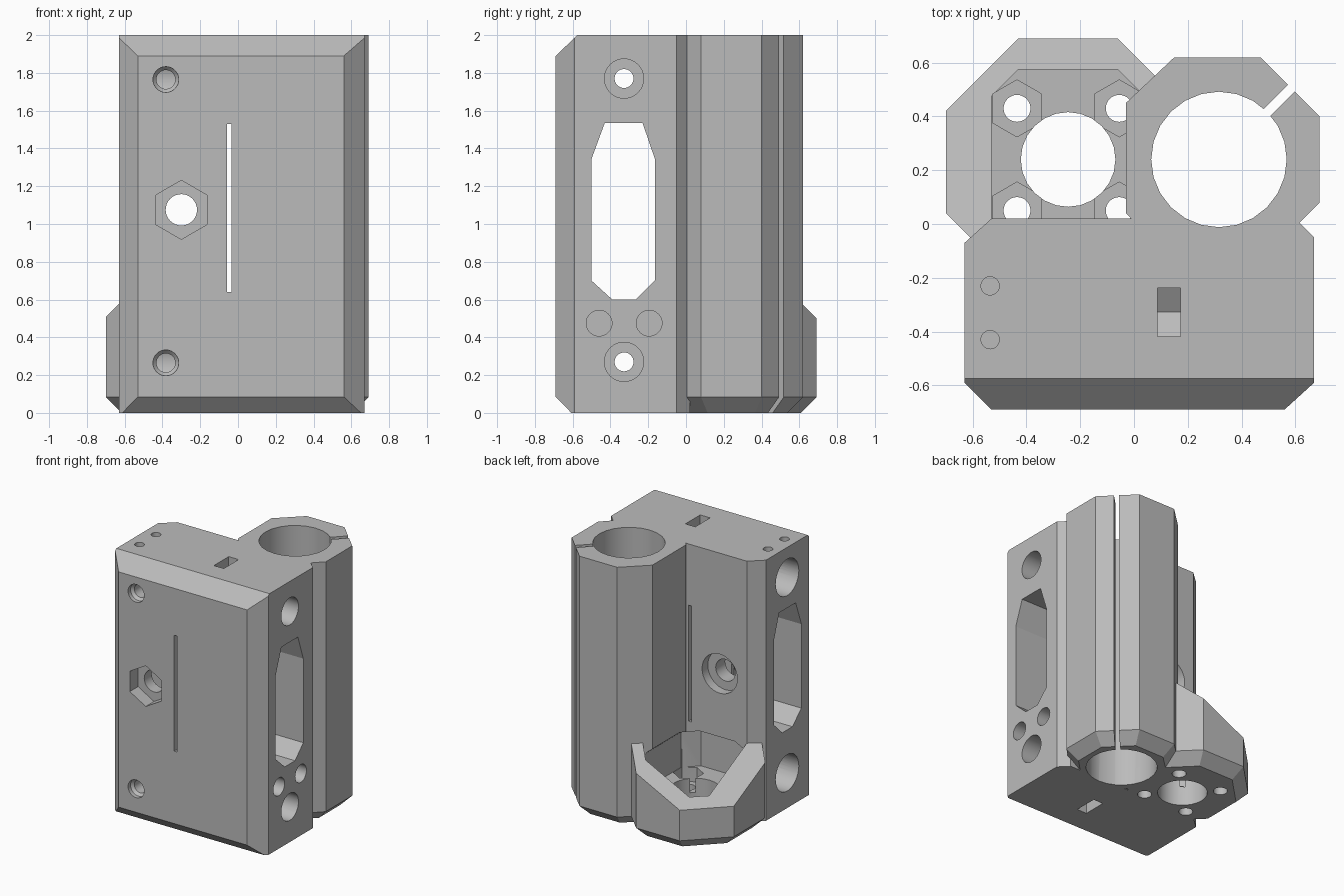
import bpy, bmesh, math
from mathutils import Vector

cube = bpy.data.objects.get("Cube")
if cube:
    bpy.data.objects.remove(cube, do_unlink=True)

grey = bpy.data.materials.new("matte_grey")
grey.use_nodes = True
colour = (0.5, 0.5, 0.5, 1)
grey.diffuse_color = colour
grey.node_tree.nodes["Principled BSDF"].inputs["Base Color"].default_value = colour


def place(u, v, w, axis):
    return {"x": (w, u, v), "y": (u, w, v), "z": (u, v, w)}[axis]


def loft(name, rings, axis="z", chamfer=0):
    """Closed solid through (profile, position) rings; optional bevel round its base."""
    bm = bmesh.new()
    loops = [[bm.verts.new(place(u, v, w, axis)) for u, v in prof] for prof, w in rings]
    for a, b in zip(loops, loops[1:]):
        for i in range(len(a)):
            j = (i + 1) % len(a)
            bm.faces.new((a[i], a[j], b[j], b[i]))
    base = bm.faces.new(loops[0])
    bm.faces.new(loops[-1])
    bmesh.ops.recalc_face_normals(bm, faces=bm.faces[:])
    if chamfer:
        bmesh.ops.bevel(bm, geom=list(base.edges), offset=chamfer, segments=1, affect="EDGES")
    mesh = bpy.data.meshes.new(name)
    bm.to_mesh(mesh)
    bm.free()
    ob = bpy.data.objects.new(name, mesh)
    bpy.context.scene.collection.objects.link(ob)
    return ob


def prism(name, prof, a, b, axis="z", chamfer=0):
    return loft(name, [(prof, a), (prof, b)], axis, chamfer)


def ring(u, v, r, n=32, turn=0):
    angles = [turn + math.tau * i / n for i in range(n)]
    return [(u + r * math.cos(t), v + r * math.sin(t)) for t in angles]


def rect(u0, u1, v0, v1):
    return [(u0, v0), (u1, v0), (u1, v1), (u0, v1)]


def octagon(u0, u1, v0, v1, c):
    return [(u0 + c, v0), (u1 - c, v0), (u1, v0 + c), (u1, v1 - c),
            (u1 - c, v1), (u0 + c, v1), (u0, v1 - c), (u0, v0 + c)]


def combine(target, tool, operation="DIFFERENCE"):
    mod = target.modifiers.new("shape", "BOOLEAN")
    mod.operation, mod.solver, mod.object = operation, "EXACT", tool
    bpy.context.view_layer.update()
    result = target.evaluated_get(bpy.context.evaluated_depsgraph_get())
    mesh = bpy.data.meshes.new_from_object(result)
    target.modifiers.clear()
    target.data = mesh
    bpy.data.objects.remove(tool, do_unlink=True)


# Main block: plan outline crossed with a side outline that chamfers the front
body = prism("carriage_end_block",
             [(-.53, -.69), (.56, -.69), (.67, -.59), (.67, -.05), (.60, .02),
              (-.53, .02), (-.63, -.07), (-.63, -.59)], 0, 2)
side = [(-.69, .085), (-.607, 0), (.3, 0), (.3, 2), (-.575, 2), (-.69, 1.89)]
combine(body, prism("side_outline", side, -1, 1, "x"), "INTERSECT")

# Bearing housing
housing = [(.15, -.14), (.47, -.14), (.69, .08), (.69, .40),
           (.47, .62), (.15, .62), (-.03, .45), (-.03, .04)]
combine(body, prism("bearing_housing", housing, 0, 2, chamfer=.083), "UNION")

# Nut bracket with a rim sloping down to its outer corner
cx, cy = -.245, .24
bracket = prism("nut_bracket", octagon(-.70, .21, -.23, .69, .27), 0, 1, chamfer=.083)
slope = loft("slope_cutter", [
    ([(x, .505 - .5 * (y - x - .745)) for x in (-1, 1)] + [(1, 3), (-1, 3)], y)
    for y in (-1, 1)], "y")
combine(bracket, slope)
pocket = octagon(-.53, .04, -.095, .575, .1)
combine(bracket, prism("pocket_cutter", pocket, .26, 2))
combine(body, bracket, "UNION")

# Bracket pocket undercut into the block and housing
mouth = octagon(-.53, -.03, .02, .575, .1)
combine(body, loft("undercut", [(pocket, .26), (pocket, .53), (mouth, .59)]))

# Bearing bore with its clamping slit
combine(body, prism("bearing_bore", ring(.316, .24, .252, 24), -.1, 2.1))
s = .0125
combine(body, prism("clamp_slit", [(.40 + s, .32 - s), (.70 + s, .62 - s),
                                   (.70 - s, .62 + s), (.40 - s, .32 + s)], -.1, 2.1))

# Bracket floor: centre hole, screw holes and hexagonal nut recesses
combine(body, prism("centre_hole", ring(cx, cy, .176, 24), -.1, .4))
for sx in (-1, 1):
    for sy in (-1, 1):
        x, y = cx + .19 * sx, cy + .19 * sy
        combine(body, prism("nut_recess", ring(x, y, .106, 6, math.pi / 6), .15, .4))
        combine(body, prism("nut_screw_hole", ring(x, y, .05), -.1, .3))

# Rod sockets, end screws, nut slots and front set screws, top and bottom
yr = -.328
for z, out in ((1.77, 1), (.27, -1)):
    combine(body, prism("rod_socket", ring(yr, z, .14), -.8, 0, "x"))
    combine(body, prism("end_screw_hole", ring(yr, z, .05), -.1, .8, "x"))
    combine(body, prism("screw_head_recess", ring(yr, z, .104), .35, .8, "x"))
    slot = [(yr - .09, z + .5 * out), (yr + .09, z + .5 * out), (yr + .09, z - .05 * out),
            (yr, z - .105 * out), (yr - .09, z - .05 * out)]
    combine(body, prism("nut_slot", slot, .088, .172, "x"))
    combine(body, loft("set_screw_hole", [(ring(-.382, z - .005, .068), -.8),
                                          (ring(-.382, z - .005, .068), -.66),
                                          (ring(-.382, z - .005, .05), -.64),
                                          (ring(-.382, z - .005, .05), yr)], "y"))

# Belt window through the block, and the vertical relief slit
window = [(-.43, 1.535), (-.23, 1.535), (-.165, 1.345), (-.165, .70),
          (-.265, .6), (-.39, .6), (-.50, .7), (-.50, 1.345)]
combine(body, prism("belt_window", window, -1, 1, "x"))
combine(body, prism("relief_slit", rect(-.059, -.035, .64, 1.53), -1, .05, "y"))

# Pulley bolt: hexagonal seat at the front, round seat at the back
for name, prof, a, b in (("bolt_hole", ring(-.3, 1.075, .083), -1, .1),
                         ("bolt_head_seat", ring(-.3, 1.075, .156, 6, math.pi / 6), -1, -.59),
                         ("bolt_washer_seat", ring(-.3, 1.075, .15), -.05, .1)):
    combine(body, prism(name, prof, a, b, "y"))

# Small blind holes on the right-hand end and the top
for y in (-.46, -.195):
    combine(body, prism("end_blind_hole", ring(y, .475, .068), .35, .8, "x"))
for y in (-.43, -.23):
    combine(body, prism("top_blind_hole", ring(-.535, y, .034), 1.9, 2.1))

# Finish
body.data.materials.clear()
body.data.materials.append(grey)
for p in body.data.polygons:
    p.material_index = 0
bpy.ops.object.select_all(action="DESELECT")
body.select_set(True)
bpy.context.view_layer.objects.active = body
bpy.ops.object.shade_smooth_by_angle(angle=math.radians(17))
